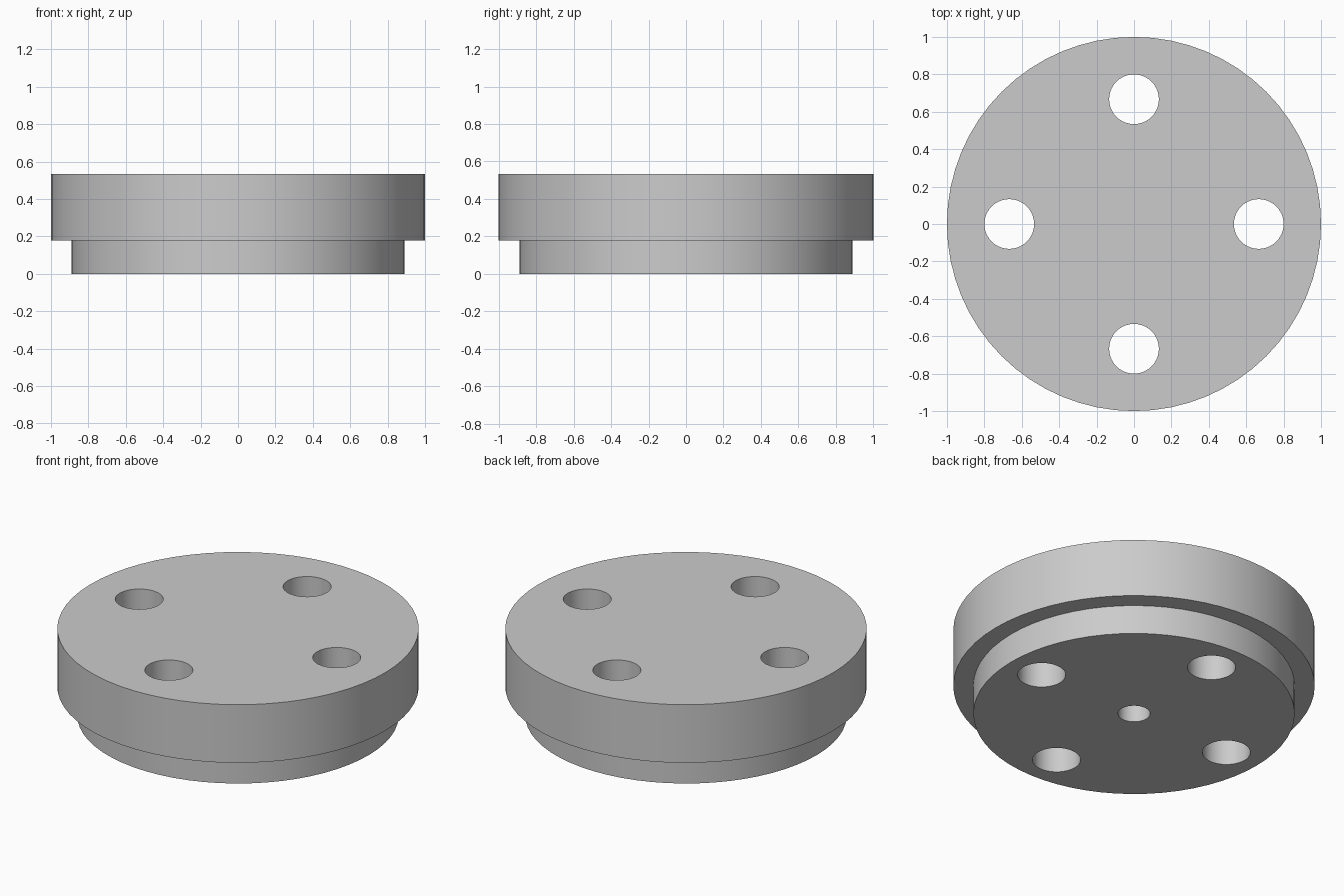
import bpy, bmesh, math
from mathutils import Vector

cube = bpy.data.objects.get("Cube")
if cube:
    bpy.data.objects.remove(cube, do_unlink=True)

RIM_R, BASE_R = 1.0, 0.889
STEP_Z, TOP_Z = 0.178, 0.533
BOLT_R, BOLT_CIRCLE = 0.133, 0.667
CENTRE_R, CENTRE_DEPTH = 0.089, 0.27

metal = bpy.data.materials.new("plain_grey")
metal.use_nodes = True
GREY = (0.6, 0.6, 0.6, 1)
metal.diffuse_color = GREY
metal.node_tree.nodes["Principled BSDF"].inputs["Base Color"].default_value = GREY


def lathe(name, profile, steps, location=(0, 0, 0)):
    """Spin an (r, z) profile, open at the ends, and cap it."""
    bm = bmesh.new()
    verts = [bm.verts.new((r, 0, z)) for r, z in profile]
    edges = [bm.edges.new(pair) for pair in zip(verts, verts[1:])]
    bmesh.ops.spin(bm, geom=verts + edges, cent=(0, 0, 0), axis=(0, 0, 1),
                   angle=math.tau, steps=steps, use_merge=True)
    bmesh.ops.remove_doubles(bm, verts=bm.verts, dist=1e-5)
    bmesh.ops.holes_fill(bm, edges=[e for e in bm.edges if e.is_boundary])
    bmesh.ops.recalc_face_normals(bm, faces=bm.faces)
    mesh = bpy.data.meshes.new(name)
    bm.to_mesh(mesh)
    bm.free()
    mesh.materials.append(metal)
    obj = bpy.data.objects.new(name, mesh)
    obj.location = location
    bpy.context.collection.objects.link(obj)
    return obj


# Stepped disc: wide rim over a narrower base
flange = lathe("stepped_flange", [(BASE_R, 0), (BASE_R, STEP_Z),
                                  (RIM_R, STEP_Z), (RIM_R, TOP_Z)], 64)

# Four through holes, and a blind hole in the underside
cutters = []
for i in range(4):
    a = i * math.pi / 2
    spot = (BOLT_CIRCLE * math.cos(a), BOLT_CIRCLE * math.sin(a), 0)
    cutters.append(lathe("bolt_hole_cutter", [(BOLT_R, -0.1), (BOLT_R, TOP_Z + 0.1)], 40, spot))
cutters.append(lathe("centre_hole_cutter", [(CENTRE_R, -0.1), (CENTRE_R, CENTRE_DEPTH)], 40))

bpy.ops.object.select_all(action="DESELECT")
bpy.context.view_layer.objects.active = flange
flange.select_set(True)
for cutter in cutters:
    cutter.hide_render = True
    cut = flange.modifiers.new("hole", "BOOLEAN")
    cut.operation = "DIFFERENCE"
    cut.solver = "EXACT"
    cut.object = cutter
    bpy.ops.object.modifier_apply(modifier=cut.name)
    bpy.data.objects.remove(cutter, do_unlink=True)

bpy.ops.object.shade_smooth_by_angle(angle=math.radians(30))
